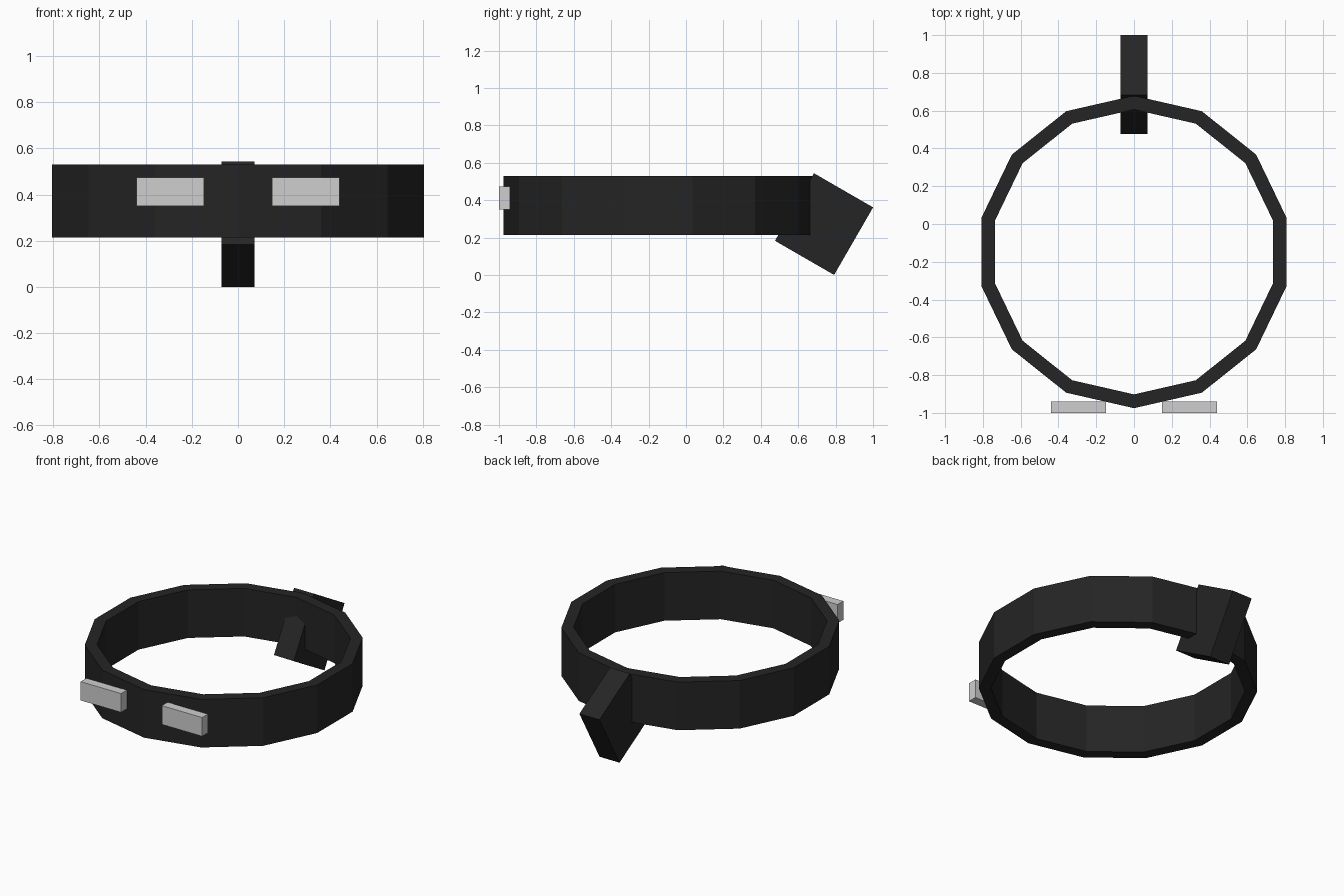
import bpy, bmesh, math
from mathutils import Matrix, Vector

cube = bpy.data.objects.get("Cube")
if cube:
    bpy.data.objects.remove(cube, do_unlink=True)


def material(name, color):
    m = bpy.data.materials.new(name)
    m.use_nodes = True
    m.diffuse_color = color
    m.node_tree.nodes["Principled BSDF"].inputs["Base Color"].default_value = color
    return m


def add_object(name, bm, mat):
    bmesh.ops.recalc_face_normals(bm, faces=bm.faces)
    mesh = bpy.data.meshes.new(name)
    bm.to_mesh(mesh)
    bm.free()
    mesh.materials.append(mat)
    obj = bpy.data.objects.new(name, mesh)
    bpy.context.collection.objects.link(obj)
    return obj


def box(name, center, size, mat, tilt=0):
    bm = bmesh.new()
    bmesh.ops.create_cube(bm, size=1, matrix=Matrix.Diagonal((*size, 1)))
    obj = add_object(name, bm, mat)
    obj.location = center
    obj.rotation_euler.x = math.radians(tilt)
    return obj


def ring(name, center_y, outer, inner, bottom, top, sides, mat):
    bm = bmesh.new()
    section = [(outer, bottom), (outer, top), (inner, top), (inner, bottom)]
    loops = []
    for i in range(sides):
        a = math.pi / 2 + math.tau * i / sides
        loops.append([bm.verts.new(Vector((r * math.cos(a), center_y + r * math.sin(a), z)))
                      for r, z in section])
    for i in range(sides):
        a, b = loops[i], loops[(i + 1) % sides]
        for j in range(4):
            k = (j + 1) % 4
            bm.faces.new((a[j], b[j], b[k], a[k]))
    return add_object(name, bm, mat)


black = material("soft black", (0.018, 0.018, 0.018, 1))
silver = material("light grey", (0.62, 0.62, 0.62, 1))

# Faceted band with a point at the front and back
ring("band", -0.148, 0.827, 0.754, 0.215, 0.53, 14, black)

# Tilted block through the back of the band
box("back_block", (0, 0.738, 0.272), (0.145, 0.365, 0.417), black, tilt=-30)

# Pair of front plates
for side, x in (("left", 0.294), ("right", -0.294)):
    box(side + "_front_plate", (x, -0.97, 0.412), (0.293, 0.06, 0.123), silver)
